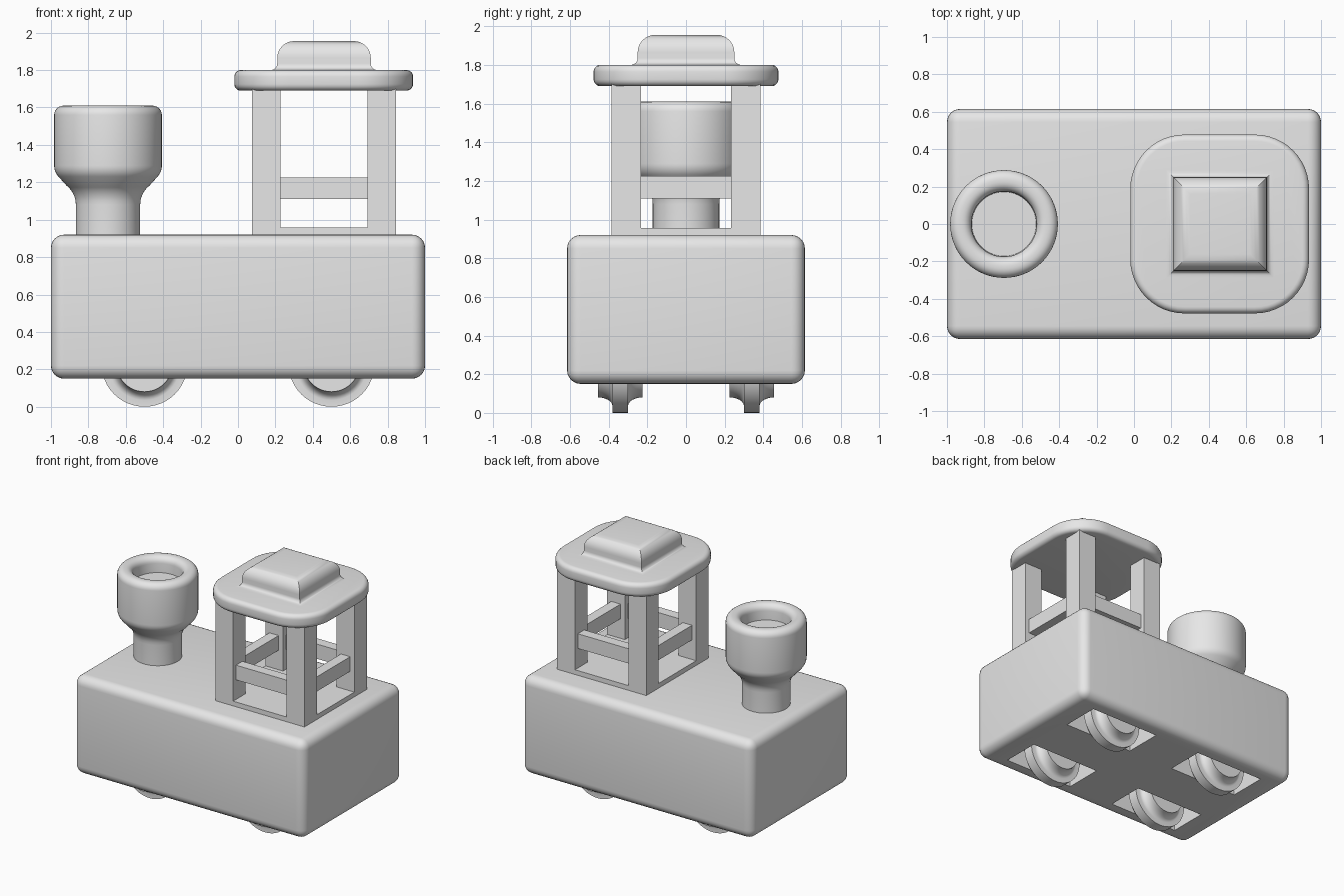
import bpy, bmesh, math
from mathutils import Matrix

if "Cube" in bpy.data.objects:
    bpy.data.objects.remove(bpy.data.objects["Cube"], do_unlink=True)

grey = bpy.data.materials.new("plain grey")
grey.use_nodes = True
grey.diffuse_color = (0.8, 0.8, 0.8, 1)
for node in grey.node_tree.nodes:
    if node.type == 'BSDF_PRINCIPLED':
        node.inputs["Base Color"].default_value = (0.8, 0.8, 0.8, 1)


def finish(name, bm, loc=(0, 0, 0)):
    """Turn a bmesh into a named, coloured object."""
    bmesh.ops.recalc_face_normals(bm, faces=bm.faces)
    mesh = bpy.data.meshes.new(name)
    bm.to_mesh(mesh)
    bm.free()
    mesh.materials.append(grey)
    obj = bpy.data.objects.new(name, mesh)
    obj.location = loc
    bpy.context.collection.objects.link(obj)
    return obj


def add_box(bm, x, y, z):
    """Add a box given as (low, high) pairs."""
    lo, hi = zip(x, y, z)
    size = [b - a for a, b in zip(lo, hi)]
    mid = [(a + b) / 2 for a, b in zip(lo, hi)]
    m = Matrix.Translation(mid) @ Matrix.Diagonal((*size, 1))
    bmesh.ops.create_cube(bm, size=1, matrix=m)


def box(name, x, y, z):
    bm = bmesh.new()
    add_box(bm, x, y, z)
    return finish(name, bm)


def stack_rings(profile, sides, square=False):
    """Stack closed rings from (radius, height) points and cap both ends."""
    bm = bmesh.new()
    scale = math.sqrt(2) if square else 1
    turn = math.pi / 4 if square else 0
    rings = []
    for r, z in profile:
        angles = [turn + math.tau * i / sides for i in range(sides)]
        rings.append([bm.verts.new((r * scale * math.cos(a), r * scale * math.sin(a), z))
                      for a in angles])
    for low, high in zip(rings, rings[1:]):
        for i in range(sides):
            j = (i + 1) % sides
            bm.faces.new((low[i], low[j], high[j], high[i]))
    bm.faces.new(rings[0][::-1])
    bm.faces.new(rings[-1])
    return bm


def arc(r, z, radius_r, radius_z, start, end, steps=8):
    """Profile points along an elliptical arc, angles in degrees."""
    angles = [math.radians(start + (end - start) * i / steps) for i in range(steps + 1)]
    return [(r + radius_r * math.cos(a), z + radius_z * math.sin(a)) for a in angles]


def bake(obj):
    """Apply modifiers, then smooth the gentle edges."""
    bpy.ops.object.select_all(action='DESELECT')
    obj.select_set(True)
    bpy.context.view_layer.objects.active = obj
    if obj.modifiers:
        bpy.ops.object.convert(target='MESH')
    bpy.ops.object.shade_smooth_by_angle(angle=math.radians(35))


def bevel(obj, width, segments):
    mod = obj.modifiers.new("bevel", 'BEVEL')
    mod.width, mod.segments, mod.limit_method = width, segments, 'ANGLE'


# Body block with rounded edges and four wheel wells underneath
body = box("body", (-1, 1), (-0.615, 0.615), (0.15, 0.92))
bevel(body, 0.07, 6)
bm = bmesh.new()
for sx in (-1, 1):
    for sy in (-1, 1):
        cx, cy = sx * 0.5, sy * 0.34
        add_box(bm, (cx - 0.3, cx + 0.3), (cy - 0.15, cy + 0.15), (0.05, 0.29))
cutter = finish("wheel_well_cutter", bm)
cutter.hide_render = True
wells = body.modifiers.new("wells", 'BOOLEAN')
wells.operation, wells.object, wells.solver = 'DIFFERENCE', cutter, 'EXACT'
bake(body)
bpy.data.objects.remove(cutter, do_unlink=True)

# Wheels: wide hub, concave shoulder, narrow tread
half = arc(0.195, -0.115, 0.045, 0.075, 180, 90, 6)
wheel_profile = half + [(0.23, -0.04), (0.23, 0.04)] + [(r, -z) for r, z in reversed(half)]
for side_x, end in ((-1, "front"), (1, "rear")):
    for side_y, side in ((-1, "right"), (1, "left")):
        wheel = finish(f"{end}_{side}_wheel", stack_rings(wheel_profile, 48),
                       (side_x * 0.5, side_y * 0.34, 0.23))
        wheel.rotation_euler.x = math.pi / 2
        bake(wheel)

# Chimney: straight neck, flared cup, rounded rim and hollow top
chimney_profile = (
    [(0.172, 0.9), (0.172, 1.08)]
    + arc(0.302, 1.08, 0.13, 0.13, 170, 128, 6)
    + arc(0.208, 1.29, 0.08, 0.085, -45, 0, 6)
    + arc(0.238, 1.56, 0.05, 0.05, 0, 90, 6)
    + arc(0.225, 1.56, 0.05, 0.05, 90, 180, 6)
    + [(0.172, 1.49)]
)
bake(finish("chimney", stack_rings(chimney_profile, 64), (-0.695, 0, 0)))

# Cabin: floor slab, four corner posts, four rails
mid_x, outer, inner = 0.46, 0.386, 0.232
box("cabin_floor", (mid_x - outer, mid_x + outer), (-outer, outer), (0.9, 0.957))
for sx, end in ((-1, "front"), (1, "rear")):
    for sy, side in ((-1, "right"), (1, "left")):
        xs = sorted((mid_x + sx * inner, mid_x + sx * outer))
        ys = sorted((sy * inner, sy * outer))
        box(f"{end}_{side}_post", xs, ys, (0.957, 1.7))
near, far, rail_z = 0.27, 0.35, (1.11, 1.225)
for s, side, end in ((-1, "right", "front"), (1, "left", "rear")):
    span = sorted((s * near, s * far))
    box(f"{side}_rail", (mid_x - inner, mid_x + inner), span, rail_z)
    box(f"{end}_rail", [mid_x + v for v in span], (-inner, inner), rail_z)

# Roof plate with rounded corners and edges
bm = bmesh.new()
add_box(bm, (-0.02, 0.936), (-0.478, 0.478), (1.69, 1.80))
corners = [e for e in bm.edges if abs(e.verts[0].co.z - e.verts[1].co.z) > 0.05]
bmesh.ops.bevel(bm, geom=corners, offset=0.29, segments=12, profile=0.5, affect='EDGES')
roof = finish("roof", bm)
bevel(roof, 0.035, 5)
bake(roof)

# Square roof cap with a flared foot and rounded shoulders
cap_profile = (
    [(0.285, 1.79)]
    + arc(0.285, 1.835, 0.035, 0.035, 270, 180, 6)
    + arc(0.16, 1.865, 0.09, 0.09, 0, 90, 8)
)
bake(finish("roof_cap", stack_rings(cap_profile, 4, square=True), (mid_x, 0, 0)))
